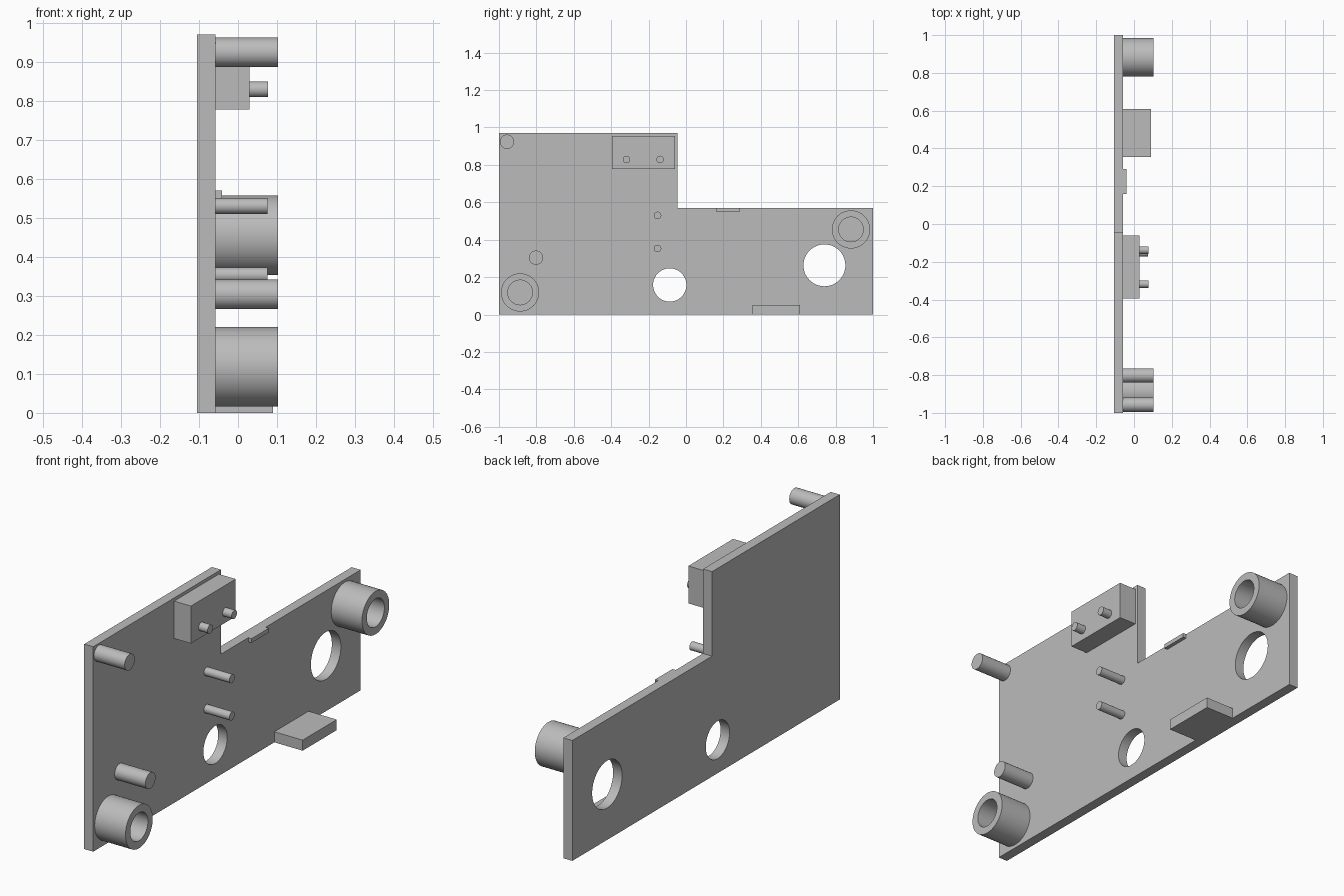
import bpy
import bmesh
from math import cos, sin, tau, radians
from mathutils import Matrix

cube = bpy.data.objects.get("Cube")
if cube:
    bpy.data.objects.remove(cube)

grey = bpy.data.materials.new("plain_grey")
grey.use_nodes = True
COLOUR = (0.5, 0.5, 0.5, 1)
grey.diffuse_color = COLOUR
grey.node_tree.nodes["Principled BSDF"].inputs["Base Color"].default_value = COLOUR

BACK, FACE = -0.105, -0.058   # plate thickness along x
POST_END = 0.103


def finish(name, bm, smooth=False):
    bmesh.ops.recalc_face_normals(bm, faces=bm.faces)
    mesh = bpy.data.meshes.new(name)
    bm.to_mesh(mesh)
    bm.free()
    mesh.materials.append(grey)
    obj = bpy.data.objects.new(name, mesh)
    bpy.context.collection.objects.link(obj)
    if smooth:
        bpy.ops.object.select_all(action='DESELECT')
        obj.select_set(True)
        bpy.context.view_layer.objects.active = obj
        bpy.ops.object.shade_smooth_by_angle(angle=radians(30))
    return obj


def prism(name, outline, x0, x1):
    """Extrude a y-z outline along x."""
    bm = bmesh.new()
    face = bm.faces.new([bm.verts.new((x0, y, z)) for y, z in outline])
    new = bmesh.ops.extrude_face_region(bm, geom=[face])["geom"]
    verts = [v for v in new if isinstance(v, bmesh.types.BMVert)]
    bmesh.ops.translate(bm, verts=verts, vec=(x1 - x0, 0, 0))
    return finish(name, bm)


def box(name, y0, y1, z0, z1, x1):
    return prism(name, [(y0, z0), (y1, z0), (y1, z1), (y0, z1)], FACE, x1)


def pin(name, y, z, r, x0, x1, sides=32):
    bm = bmesh.new()
    place = Matrix.Translation(((x0 + x1) / 2, y, z)) @ Matrix.Rotation(tau / 4, 4, 'Y')
    bmesh.ops.create_cone(bm, cap_ends=True, segments=sides, radius1=r,
                          radius2=r, depth=x1 - x0, matrix=place)
    return finish(name, bm, True)


def tube(name, y, z, outer, inner, sides=48):
    """Open ring standing on the plate face, which closes its bore."""
    bm = bmesh.new()
    rings = []
    for r, x in ((outer, FACE), (outer, POST_END), (inner, POST_END), (inner, FACE)):
        rings.append([bm.verts.new((x, y + r * cos(tau * i / sides),
                                    z + r * sin(tau * i / sides)))
                      for i in range(sides)])
    for a, b in zip(rings, rings[1:]):
        for i in range(sides):
            j = (i + 1) % sides
            bm.faces.new((a[i], a[j], b[j], b[i]))
    return finish(name, bm, True)


# Stepped plate with two round through holes
plate = prism("plate", [(-1, 0), (1, 0), (1, 0.57), (-0.045, 0.57),
                        (-0.045, 0.97), (-1, 0.97)], BACK, FACE)
for name, y, z, r in (("small_hole", -0.087, 0.158, 0.089),
                      ("large_hole", 0.74, 0.263, 0.112)):
    cutter = pin(name + "_cutter", y, z, r, BACK - 0.1, FACE + 0.1, 64)
    cutter.hide_render = True
    cutter.hide_viewport = True
    cut = plate.modifiers.new(name, 'BOOLEAN')
    cut.operation = 'DIFFERENCE'
    cut.solver = 'EXACT'
    cut.object = cutter

# Hollow bosses at opposite corners
tube("lower_boss", -0.887, 0.118, 0.102, 0.066)
tube("upper_boss", 0.882, 0.455, 0.102, 0.066)

# Solid pegs
pin("top_peg", -0.957, 0.924, 0.038, FACE, POST_END)
pin("lower_peg", -0.802, 0.304, 0.038, FACE, POST_END)
for name, z in (("upper", 0.53), ("lower", 0.353)):
    pin(name + "_thin_peg", -0.152, z, 0.02, FACE, 0.075)

# Raised block with two pins
box("block", -0.395, -0.06, 0.778, 0.955, 0.03)
for name, y in (("front", -0.318), ("rear", -0.138)):
    pin(name + "_block_pin", y, 0.829, 0.02, 0.03, 0.077)

# Edge tab and bottom shelf
box("edge_tab", 0.16, 0.29, 0.55, 0.57, -0.041)
box("bottom_shelf", 0.355, 0.61, 0, 0.05, 0.09)
